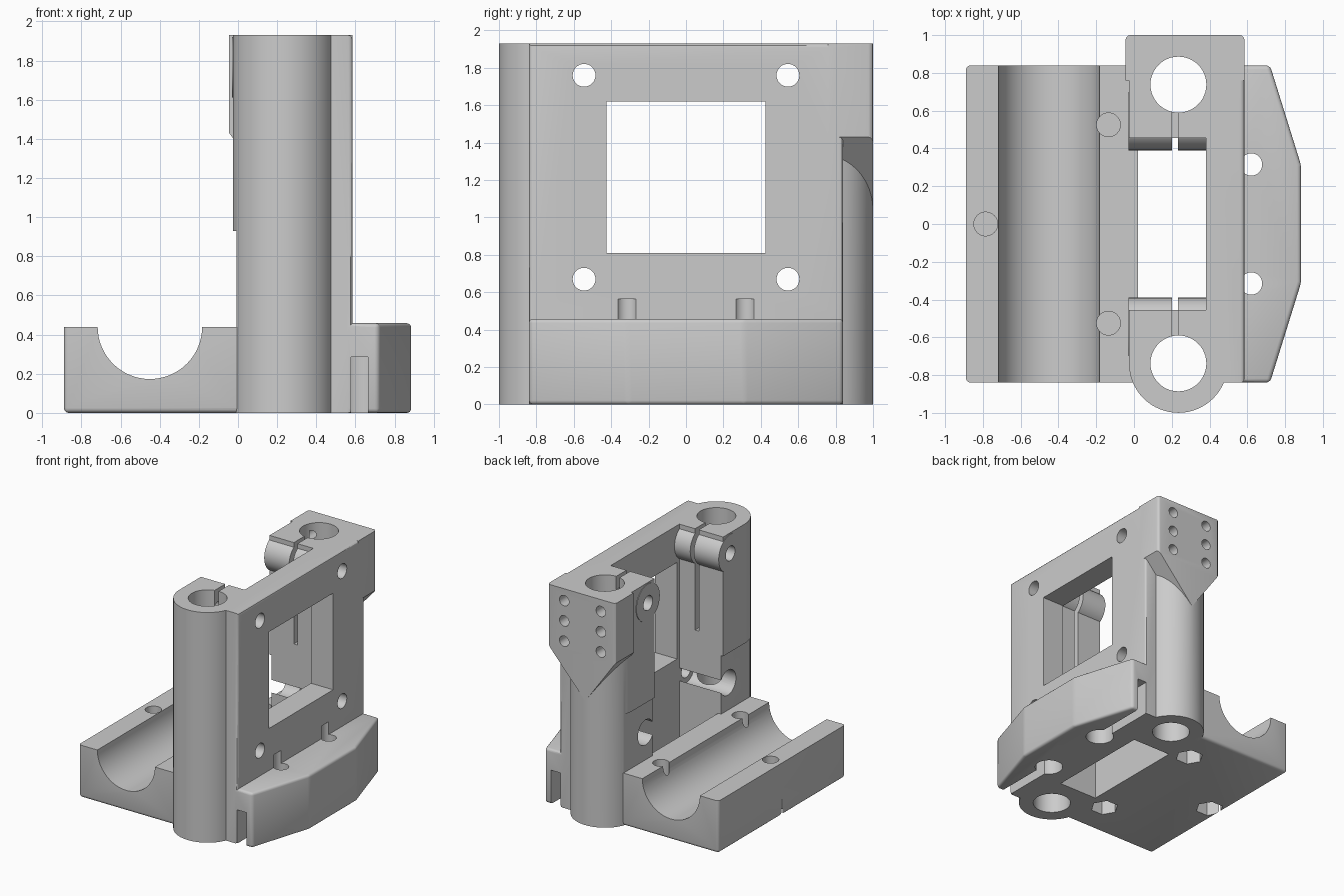
import bpy, bmesh, math
from mathutils import Vector, Matrix

if "Cube" in bpy.data.objects:
    bpy.data.objects.remove(bpy.data.objects["Cube"])

grey = bpy.data.materials.new("plain_grey")
grey.diffuse_color = (0.6, 0.6, 0.6, 1)
grey.use_nodes = True
grey.node_tree.nodes["Principled BSDF"].inputs["Base Color"].default_value = grey.diffuse_color


def make(name, bm):
    bmesh.ops.recalc_face_normals(bm, faces=bm.faces)
    me = bpy.data.meshes.new(name)
    bm.to_mesh(me)
    bm.free()
    ob = bpy.data.objects.new(name, me)
    bpy.context.collection.objects.link(ob)
    return ob


def prism(name, pts, axis, a, b, bevel=0, rule=None):
    """Extrude a 2D outline along an axis from a to b, rounding edges picked by a rule."""
    place = {'x': lambda p, t: (t, *p), 'y': lambda p, t: (p[0], t, p[1]),
             'z': lambda p, t: (*p, t)}[axis]
    bm = bmesh.new()
    lo = [bm.verts.new(place(p, a)) for p in pts]
    hi = [bm.verts.new(place(p, b)) for p in pts]
    bm.faces.new(lo)
    bm.faces.new(hi)
    for i in range(len(pts)):
        j = (i + 1) % len(pts)
        bm.faces.new((lo[i], lo[j], hi[j], hi[i]))
    if bevel:
        edges = [e for e in bm.edges if rule(e.verts[0].co, e.verts[1].co)]
        bmesh.ops.bevel(bm, geom=edges, offset=bevel, segments=3, profile=0.5, affect='EDGES')
    return make(name, bm)


def box(name, x, y, z, bevel=0, rule=None):
    pts = [(x[0], y[0]), (x[1], y[0]), (x[1], y[1]), (x[0], y[1])]
    return prism(name, pts, 'z', z[0], z[1], bevel, rule)


def rod(name, c, r, axis, a, b, n=48):
    pts = [(c[0] + r * math.cos(math.tau * i / n), c[1] + r * math.sin(math.tau * i / n))
           for i in range(n)]
    return prism(name, pts, axis, a, b)


def combine(target, others, op):
    for o in others:
        m = target.modifiers.new("join", 'BOOLEAN')
        m.operation, m.solver, m.object = op, 'EXACT', o
        bpy.context.view_layer.objects.active = target
        bpy.ops.object.modifier_apply(modifier=m.name)
        bpy.data.objects.remove(o)


X, Y, TOP = 0.235, 0.738, 1.93     # rod column axis and overall height

# back plate, rounded around its outer face
carriage = box("carriage_body", (0.38, 0.585), (-0.84, 0.84), (0, TOP), 0.022,
               lambda p, q: min(p.x, q.x) > 0.58)
solids = [
    # bearing cradle block and floor under the columns
    box("cradle", (-0.89, 0.02), (-0.84, 0.84), (0, 0.44), 0.025,
        lambda p, q: max(p.x, q.x) < -0.8 and min(p.z, q.z) < 0.1 or max(p.z, q.z) < 0.1
        and max(p.x, q.x) < 0.1 and abs(p.y - q.y) < 0.1),
    # foot with chamfered corners
    prism("foot", [(0.48, -0.84), (0.72, -0.84), (0.885, -0.31), (0.885, 0.31),
                   (0.72, 0.84), (0.48, 0.84)], 'z', 0, 0.458, 0.022,
          lambda p, q: max(p.x, q.x) > 0.5),
    # tapered mounting block at the top of the rear column
    prism("mount_block", [(-0.045, TOP), (0.585, TOP), (0.585, 1.43), (0.235, 1.04),
                          (-0.045, 1.43)], 'y', 0.76, 1.0, 0.025,
          lambda p, q: min(p.y, q.y) > 0.9 and abs(p.x - q.x) < 0.01),
]
for s in (-1, 1):
    ya, yb = sorted((s * 0.455, s * Y))
    solids += [
        rod("column", (X, s * Y), 0.2615, 'z', 0, TOP, 64),
        box("column_web", (-0.026, 0.45), (ya, yb), (0, TOP)),
        rod("clamp_boss", (s * 0.545, 1.765), 0.155, 'x', -0.03, 0.4),
    ]
combine(carriage, solids, 'UNION')

cuts = [
    rod("bearing_channel", (-0.45, 0.44), 0.267, 'y', -1.1, 1.1, 64),
    box("window", (0.3, 0.7), (-0.425, 0.425), (0.81, 1.62)),
    box("floor_opening", (0.02, 0.38), (-0.455, 0.455), (-0.1, 1.2)),
    # lower relief on the columns, above and beside the cradle
    box("relief", (-0.1, -0.008), (-1.1, 1.1), (0.44, 0.93)),
]
for s in (-1, 1):
    ya, yb = sorted((s * 0.3, s * 0.65))
    sa, sb = sorted((s * 0.32, s * 1.0))
    cuts += [
        rod("rod_bore", (X, s * Y), 0.148, 'z', -0.1, 2.1),
        box("clamp_slit", (0.2, 0.234), (ya, yb), (1.08, 2.1)),
        rod("upper_screw", (s * 0.545, 1.76), 0.061, 'x', -0.3, 0.8, 32),
        rod("lower_screw", (s * 0.545, 0.67), 0.061, 'x', -0.3, 0.8, 32),
        rod("screw_access", (s * 0.545, 0.67), 0.105, 'x', -0.3, 0.38, 32),
        # belt holes and slots in the foot
        rod("foot_hole", (0.62, s * 0.315), 0.059, 'z', -0.1, 0.565, 32),
        rod("foot_counterbore", (0.62, s * 0.315), 0.11, 'z', -0.1, 0.285, 32),
        box("foot_slot", (0.578, 0.665), (sa, sb), (-0.1, 0.285)),
    ]
# cradle screws with hexagonal nut pockets below
for c in ((-0.785, 0), (-0.135, 0.525), (-0.135, -0.525)):
    cuts += [rod("cradle_screw", c, 0.063, 'z', 0.15, 0.6, 32),
             rod("nut_pocket", c, 0.11, 'z', -0.1, 0.13, 6)]
# pilot holes in the mounting block
for x in (0.43, 0.09):
    for z in (1.83, 1.66, 1.49):
        cuts.append(rod("pilot_hole", (x, z), 0.044, 'y', 0.8, 1.1, 24))
combine(carriage, cuts, 'DIFFERENCE')

carriage.data.materials.clear()
carriage.data.materials.append(grey)
for p in carriage.data.polygons:
    p.material_index = 0
bpy.ops.object.select_all(action='DESELECT')
carriage.select_set(True)
bpy.context.view_layer.objects.active = carriage
bpy.ops.object.shade_smooth_by_angle(angle=math.radians(30))
